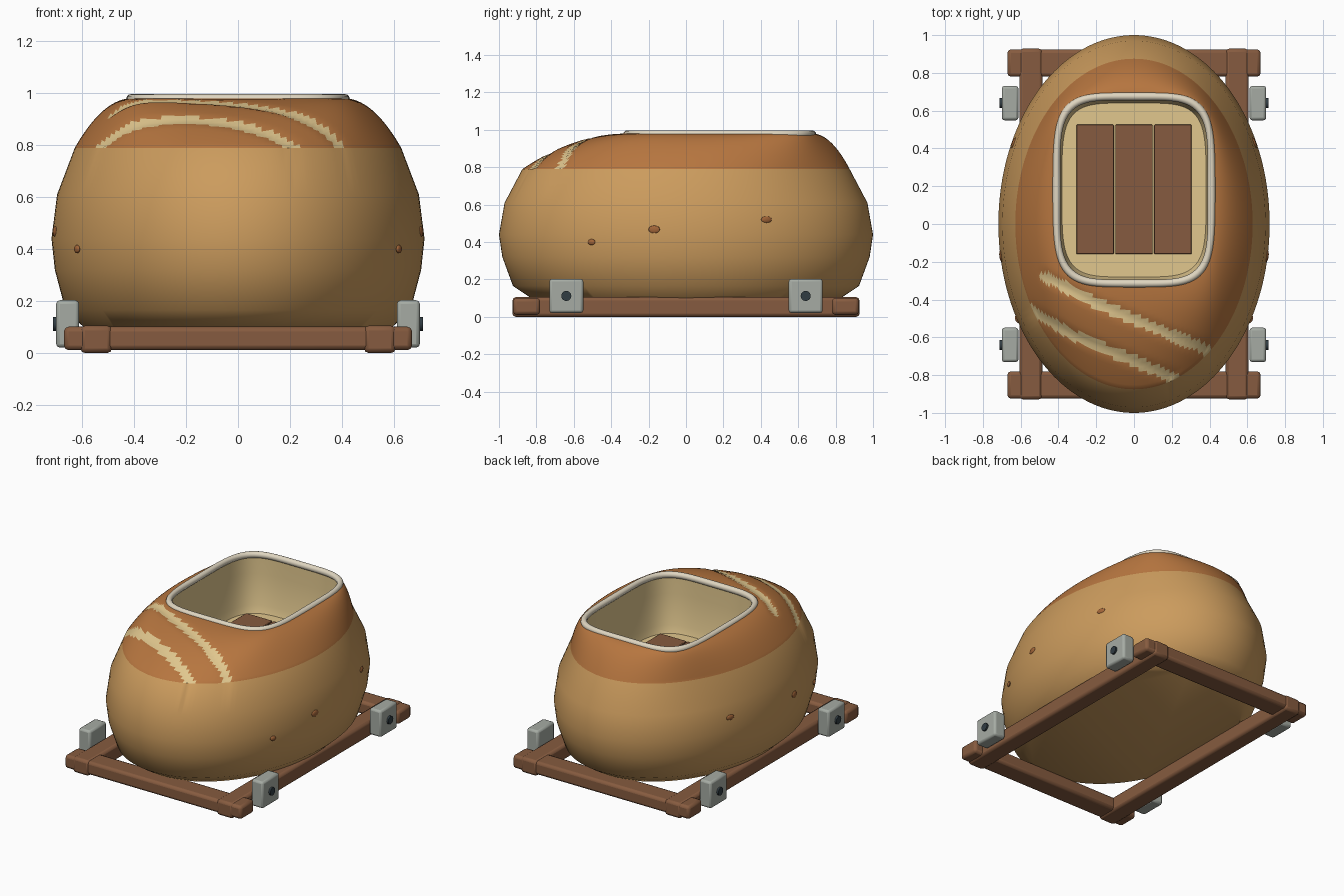
import bpy, math
from mathutils import Vector

if "Cube" in bpy.data.objects:
    bpy.data.objects.remove(bpy.data.objects["Cube"])

def material(name, rgb):
    m = bpy.data.materials.new(name)
    m.diffuse_color = (*rgb, 1)
    m.use_nodes = True
    m.node_tree.nodes["Principled BSDF"].inputs["Base Color"].default_value = m.diffuse_color
    return m

DOUGH = material("dough", (0.60, 0.33, 0.11))
CRUST = material("crust", (0.47, 0.18, 0.05))
CREAM = material("cream", (0.75, 0.57, 0.27))
RIM = material("rim", (0.74, 0.67, 0.53))
WOOD = material("wood", (0.24, 0.105, 0.05))
STEEL = material("steel", (0.38, 0.41, 0.37))
DARK = material("dark_steel", (0.03, 0.045, 0.055))
SPOT = material("spot", (0.36, 0.13, 0.04))

def smooth(ob, angle=40):
    bpy.ops.object.select_all(action='DESELECT')
    ob.select_set(True)
    bpy.context.view_layer.objects.active = ob
    bpy.ops.object.shade_smooth_by_angle(angle=math.radians(angle))

N = 160
ANGLES = [2 * math.pi * i / N for i in range(N)]

def oval(scale, z):
    return [Vector((0.718 * scale * math.cos(a), scale * math.sin(a), z)) for a in ANGLES]

def opening(scale, z, n=4.5):
    ring = []
    for a in ANGLES:
        c, s = math.cos(a), math.sin(a)
        r = scale / (abs(c) ** n + abs(s) ** n) ** (1 / n)
        ring.append(Vector((0.41 * r * c, 0.18 + 0.495 * r * s, z)))
    return ring

def loft(name, rings, mats, pick=None, cap=True, closed=False, angle=40):
    """Skin a stack of rings; optionally cap the first one or join the ends."""
    verts = [v for r in rings for v in r]
    last = len(rings)
    faces = []
    for j in range(last if closed else last - 1):
        k = (j + 1) % last
        for i in range(N):
            h = (i + 1) % N
            faces.append((j * N + i, j * N + h, k * N + h, k * N + i))
    if cap:
        faces.append(tuple(reversed(range(N))))
    me = bpy.data.meshes.new(name)
    me.from_pydata(verts, [], faces)
    for m in mats:
        me.materials.append(m)
    if pick:
        for p in me.polygons:
            p.material_index = pick(p.center)
    ob = bpy.data.objects.new(name, me)
    bpy.context.collection.objects.link(ob)
    smooth(ob, angle)
    return ob

# Score marks across the front of the crust, as plan paths
SCORES = [[(-0.56, -0.45), (-0.3, -0.60), (0, -0.725), (0.24, -0.825)],
          [(-0.47, -0.28), (-0.2, -0.42), (0, -0.505), (0.42, -0.68)]]

def score_distance(p):
    q, best = Vector((p.x, p.y)), 9
    for path in SCORES:
        for a, b in zip(path, path[1:]):
            a, b = Vector(a), Vector(b)
            t = max(0, min(1, (q - a).dot(b - a) / (b - a).length_squared))
            best = min(best, (q - a - t * (b - a)).length)
    return best

# Loaf body: swelling oval sides, then a domed crust that meets the opening
rings = [oval(s, z) for s, z in ((0.82, 0.095), (0.925, 0.165), (0.982, 0.32), (1.0, 0.44),
                                 (0.97, 0.61), (0.875, 0.79))]
base, top, STEPS = rings[-1], opening(1, 0.98), 24
for k in range(1, STEPS + 1):
    t = k / STEPS
    ring = []
    for a, b in zip(base, top):
        v = a.lerp(b, t)
        v.z = 0.79 + 0.19 * (1 - (1 - t) ** 2)
        v.z -= 0.012 * max(0, 1 - score_distance(v) / 0.04)
        ring.append(v)
    rings.append(ring)

def body_color(c):
    if c.z < 0.785:
        return 0
    return 2 if score_distance(c) < 0.028 else 1

loft("loaf_body", rings, [DOUGH, CRUST, CREAM], body_color)

# Hollow cockpit with a flat floor
cavity = loft("cockpit_lining", [opening(0.93, 0.59), opening(0.96, 0.64), opening(0.985, 0.85),
                                 opening(0.99, 0.98)], [CREAM])
cavity.data.flip_normals()

# Rounded rim around the opening
tube = []
for k in range(12):
    a = 2 * math.pi * k / 12
    tube.append([v + Vector((v.x, v.y - 0.18, 0)).normalized() * 0.021 * math.cos(a)
                 for v in opening(1, 0.976 + 0.021 * math.sin(a))])
loft("opening_rim", tube, [RIM], cap=False, closed=True, angle=60)

def box(name, center, size, mat, bevel=0.012):
    bpy.ops.mesh.primitive_cube_add(size=1, location=center)
    ob = bpy.context.object
    ob.name = name
    ob.scale = size
    bpy.ops.object.transform_apply(location=False, rotation=False, scale=True)
    ob.data.materials.append(mat)
    mod = ob.modifiers.new("bevel", 'BEVEL')
    mod.width, mod.segments = bevel, 2
    smooth(ob)
    return ob

# Floor boards
for i in (-1, 0, 1):
    box("floor_board", (i * 0.206, 0.183, 0.605), (0.198, 0.685, 0.03), WOOD, 0.004)

for s in (-1, 1):
    # Frame rails
    box("side_rail", (s * 0.546, 0, 0.0525), (0.122, 1.856, 0.105), WOOD, 0.018)
    box("cross_rail", (0, s * 0.852, 0.056), (1.34, 0.144, 0.09), WOOD, 0.018)
    # Brackets with bolts
    for y in (-0.64, 0.64):
        box("bracket", (s * 0.656, y, 0.112), (0.088, 0.182, 0.182), STEEL, 0.014)
        bpy.ops.mesh.primitive_cylinder_add(vertices=20, radius=0.027, depth=0.04,
                                            location=(s * 0.692, y, 0.112),
                                            rotation=(0, math.pi / 2, 0))
        bolt = bpy.context.object
        bolt.name = "bolt"
        bolt.data.materials.append(DARK)
        smooth(bolt)
    # Small spots on the flanks
    for y, z, w, h, scale in ((-0.505, 0.4, 0.021, 0.016, 1), (-0.17, 0.467, 0.031, 0.021, 0.995),
                              (0.43, 0.52, 0.03, 0.018, 0.985)):
        x = 0.718 * math.sqrt(scale ** 2 - y * y)
        bpy.ops.mesh.primitive_uv_sphere_add(segments=16, ring_count=8, location=(s * x, y, z))
        spot = bpy.context.object
        spot.name = "flank_spot"
        spot.scale = (0.009, w, h)
        spot.rotation_euler.z = math.atan2(y, s * x / 0.5155) if s > 0 else \
            math.atan2(y, -x / 0.5155) + math.pi
        spot.data.materials.append(SPOT)
        smooth(spot, 60)
